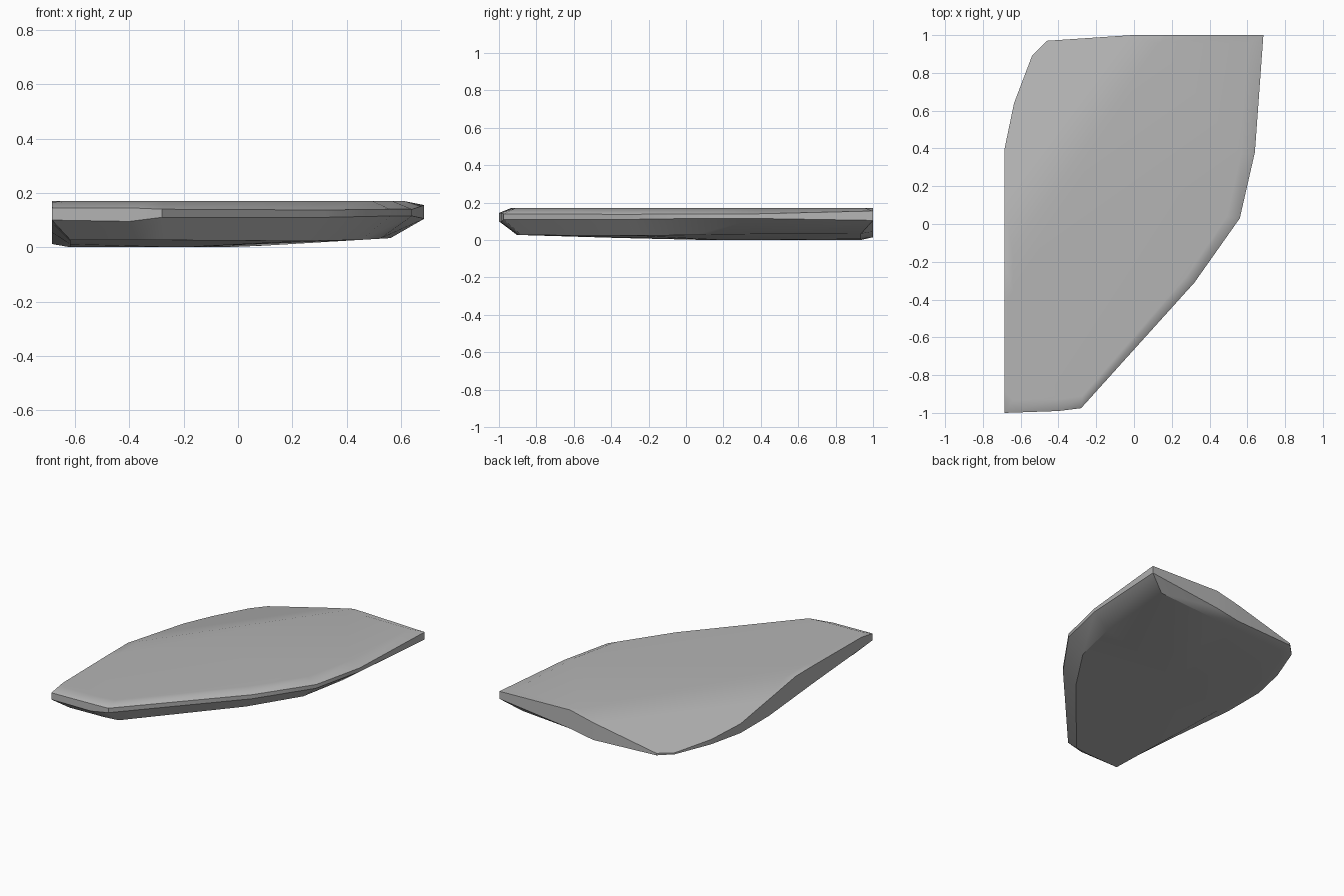
import bpy, bmesh, math

cube = bpy.data.objects.get("Cube")
if cube:
    bpy.data.objects.remove(cube, do_unlink=True)

# Plain stone grey
stone = bpy.data.materials.new("stone_grey")
stone.use_nodes = True
grey = (0.46, 0.46, 0.46, 1)
stone.diffuse_color = grey
bsdf = stone.node_tree.nodes["Principled BSDF"]
bsdf.inputs["Base Color"].default_value = grey
bsdf.inputs["Roughness"].default_value = 0.9

# Slab outline, counter-clockwise: x, y, lower rim height, upper rim height
outline = [
    (-.685, -1, .10, .145), (-.40, -.99, .095, .145), (-.28, -.975, .11, .14),
    (.32, -.31, .11, .137), (.56, .03, .115, .14), (.64, .38, .115, .14),
    (.685, 1, .105, .155), (.16, 1, .045, .17), (-.01, 1, .015, .17),
    (-.46, .97, .02, .17), (-.54, .89, .018, .17), (-.635, .64, .015, .17),
    (-.685, .40, .012, .17), (-.685, .1, .012, .17), (-.685, -.4, .055, .17),
    (-.685, -.88, .09, .165),
]


def inset(x, y, sx, sy):
    """Pull a point towards the middle of the slab."""
    return -.2 + (x + .2) * sx, .2 + (y - .2) * sy


def underside(x, y, lo, hi):
    """Inset underside point, rising towards the front and the +x side."""
    x, y = inset(x, y, .86, .92)
    return x, y, .06 * max(0, x) + .03 * max(0, -y)


def top(x, y, lo, hi):
    return *inset(x, y, .91, .945), .171


bm = bmesh.new()


def ring(point):
    return [bm.verts.new(point(*p)) for p in outline]


# Rings from the underside, over the broken rim, to the top
rings = [
    ring(underside),
    ring(lambda x, y, lo, hi: (x, y, lo)),
    ring(lambda x, y, lo, hi: (x, y, hi)),
    ring(top),
]
count = len(outline)
for low, high in zip(rings, rings[1:]):
    for i in range(count):
        j = (i + 1) % count
        bm.faces.new((low[i], low[j], high[j], high[i]))

# Flat top, and an underside fan around its lowest point
bm.faces.new(rings[-1])
lowest = bm.verts.new((-.2, .2, 0))
for i in range(count):
    bm.faces.new((rings[0][i], rings[0][(i + 1) % count], lowest))
bmesh.ops.recalc_face_normals(bm, faces=bm.faces[:])

# Sloping facet that thins the slab to an edge at its back corner
cut = bmesh.ops.bisect_plane(
    bm, geom=bm.verts[:] + bm.edges[:] + bm.faces[:],
    plane_co=(.16, 1, .17), plane_no=(-.228, .162, 1), clear_outer=True)
rim = [e for e in bm.edges if e.is_boundary]
bmesh.ops.holes_fill(bm, edges=rim, sides=0)
bmesh.ops.recalc_face_normals(bm, faces=bm.faces[:])

mesh = bpy.data.meshes.new("stone_slab")
bm.to_mesh(mesh)
bm.free()
mesh.materials.append(stone)
slab = bpy.data.objects.new("stone_slab", mesh)
bpy.context.collection.objects.link(slab)

# Soft top and underside, crisp rim
bpy.ops.object.select_all(action='DESELECT')
slab.select_set(True)
bpy.context.view_layer.objects.active = slab
bpy.ops.object.shade_smooth_by_angle(angle=math.radians(35))
weighted = slab.modifiers.new("even_shading", 'WEIGHTED_NORMAL')
weighted.keep_sharp = True
